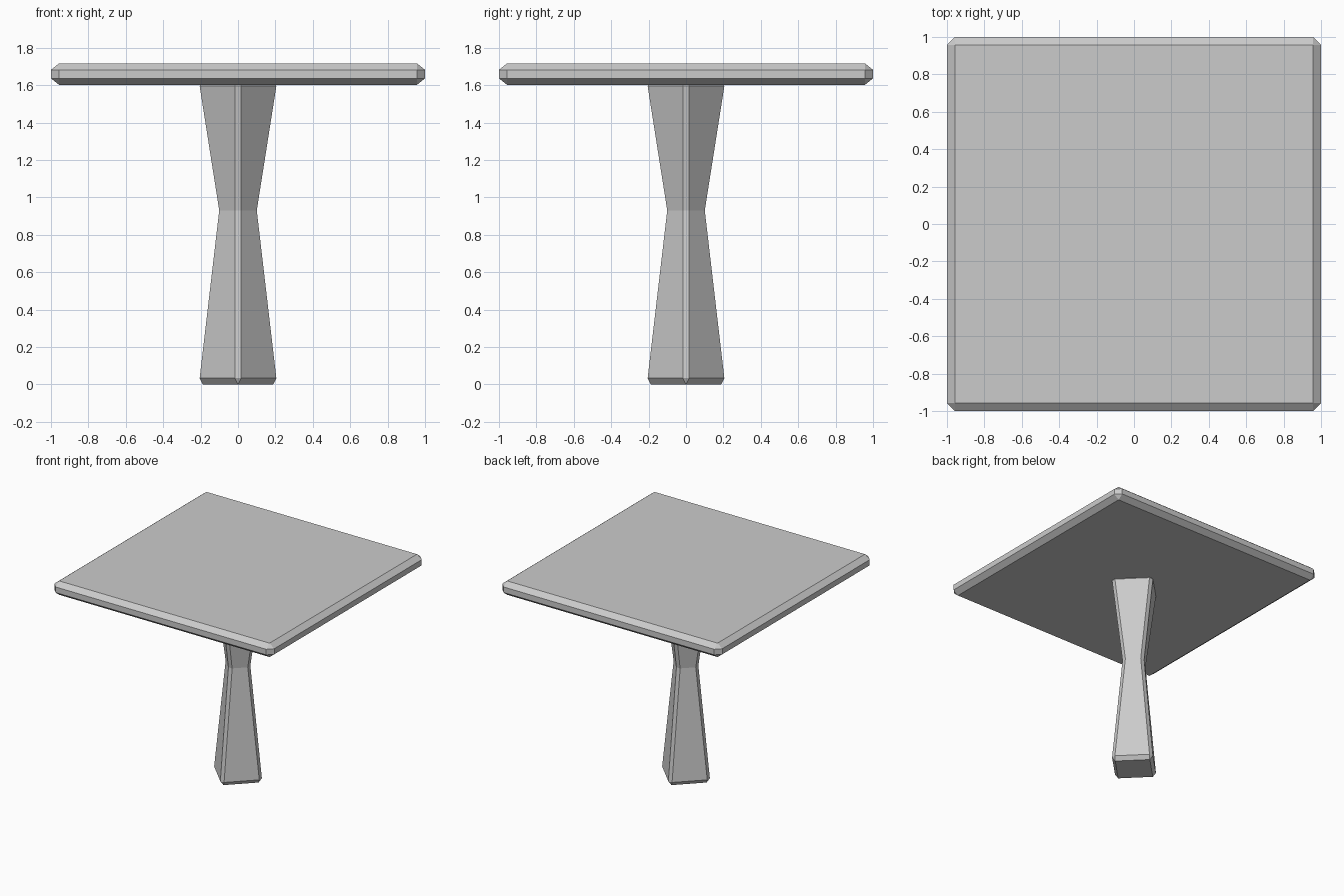
import bpy, bmesh
from math import pi
from mathutils import Matrix

if "Cube" in bpy.data.objects:
    bpy.data.objects.remove(bpy.data.objects["Cube"])


def chamfered_block(name, rings, angle=0.0):
    """Stack square rings (z, half width, corner cut) into a closed solid."""
    bm = bmesh.new()
    loops = []
    for z, h, c in rings:
        i = h - c
        pts = [(h, -i), (h, i), (i, h), (-i, h), (-h, i), (-h, -i), (-i, -h), (i, -h)]
        loops.append([bm.verts.new((x, y, z)) for x, y in pts])
    for lo, hi in zip(loops, loops[1:]):
        for k in range(8):
            n = (k + 1) % 8
            bm.faces.new((lo[k], lo[n], hi[n], hi[k]))
    bm.faces.new(loops[0][::-1])
    bm.faces.new(loops[-1])
    # rings with no corner cut collapse to plain squares
    bmesh.ops.remove_doubles(bm, verts=bm.verts, dist=0.0001)
    bmesh.ops.rotate(bm, verts=bm.verts, matrix=Matrix.Rotation(angle, 3, 'Z'))
    bmesh.ops.recalc_face_normals(bm, faces=bm.faces)
    mesh = bpy.data.meshes.new(name)
    bm.to_mesh(mesh)
    bm.free()
    obj = bpy.data.objects.new(name, mesh)
    bpy.context.collection.objects.link(obj)
    return obj


# Square top with bevelled edges and corners
chamfered_block("tabletop", [
    (1.602, 0.957, 0), (1.636, 1.0, 0.043), (1.682, 1.0, 0.043), (1.716, 0.957, 0)])

# Waisted pedestal turned 45 degrees, its top end sunk into the tabletop
chamfered_block("pedestal", [
    (0.0, 0.133, 0), (0.033, 0.157, 0.024), (0.93, 0.083, 0.024),
    (1.595, 0.157, 0.024), (1.628, 0.133, 0)], pi / 4)
